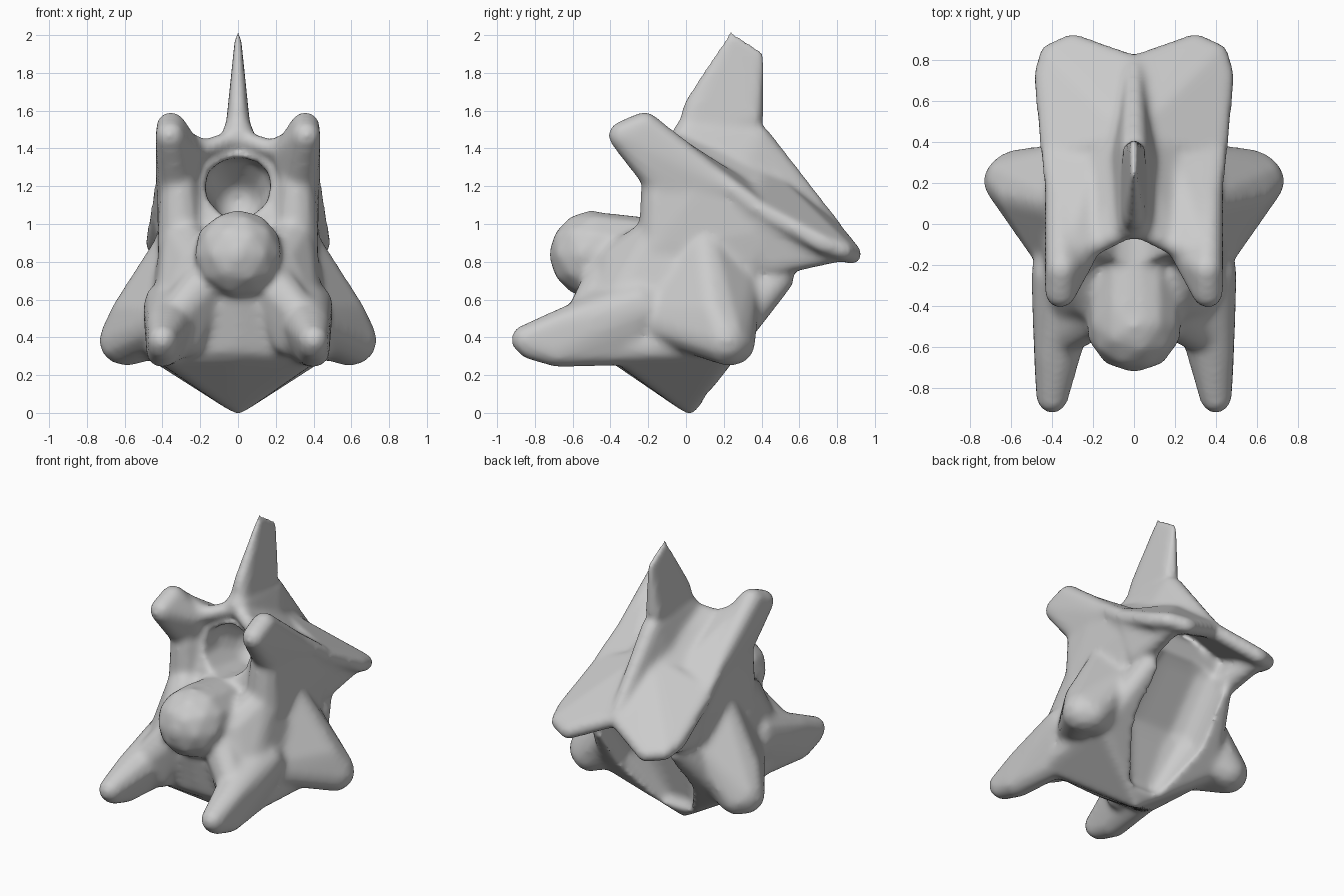
import bpy
import bmesh
from mathutils import Vector

default_cube = bpy.data.objects.get("Cube")
if default_cube:
    bpy.data.objects.remove(default_cube, do_unlink=True)

# Unit ball whose points are reused by every rounded part
template = bmesh.new()
bmesh.ops.create_icosphere(template, subdivisions=2, radius=1)
unit_ball = [vert.co.copy() for vert in template.verts]
template.free()


def add_hull(target, balls):
    """Wrap a tight skin around a group of balls given as x, y, z, radius."""
    points = [target.verts.new(Vector(ball[:3]) + unit * ball[3])
              for ball in balls for unit in unit_ball]
    bmesh.ops.convex_hull(target, input=points)
    loose = [vert for vert in target.verts if not vert.link_faces]
    bmesh.ops.delete(target, geom=loose, context='VERTS')


def mirrored(balls):
    return [(-x, y, z, radius) for x, y, z, radius in balls]


def add_central(target, balls):
    add_hull(target, balls + mirrored([ball for ball in balls if ball[0]]))


def add_pair(target, balls):
    add_hull(target, balls)
    add_hull(target, mirrored(balls))


def make_object(name, source):
    bmesh.ops.recalc_face_normals(source, faces=source.faces[:])
    mesh = bpy.data.meshes.new(name + "_mesh")
    source.to_mesh(mesh)
    source.free()
    created = bpy.data.objects.new(name, mesh)
    bpy.context.scene.collection.objects.link(created)
    return created


bone = bmesh.new()

# Rounded front joint
add_central(bone, [(0, -.49, .84, .24), (0, -.1, .8, .23)])

# Body, tapering down to the keel point
add_central(bone, [(0, .02, .02, .03), (.36, -.32, .35, .1), (.42, .2, .37, .1),
                   (.29, .5, .72, .08), (0, -.35, .38, .12), (0, -.42, .65, .12),
                   (.2, -.2, .75, .15)])

# Solid arch core, hollowed later by the canal
add_central(bone, [(.3, -.02, 1.3, .08), (.32, .4, 1, .08),
                   (.28, -.1, .9, .12), (.27, .42, .72, .08)])

# Front lower processes, taller than wide
add_pair(bone, [(.4, -.85, .39, .08), (.4, -.82, .36, .08), (.4, -.68, .33, .09),
                (.4, -.64, .47, .09), (.33, -.25, .55, .18), (.36, -.3, .34, .09)])

# Webs joining the front joint and arch walls to the front processes
add_pair(bone, [(.17, -.42, .7, .13), (.39, -.58, .45, .09),
                (.28, -.45, .4, .11), (.2, -.2, .7, .15)])
add_pair(bone, [(.29, -.15, .93, .12), (.2, -.35, .78, .13),
                (.35, -.42, .48, .1), (.38, 0, .55, .1)])

# Side processes
add_pair(bone, [(.605, .21, .385, .135), (.58, .15, .52, .1), (.57, .25, .37, .12),
                (.35, .1, .88, .1), (.35, -.18, .5, .12), (.4, .2, .4, .1),
                (.3, .3, .7, .1)])

# Arch walls
add_pair(bone, [(.3, -.13, .87, .13), (.31, -.14, 1.2, .1), (.35, .4, .97, .08),
                (.3, .3, .7, .1), (.35, .1, 1.2, .08)])

# Upper front horns
add_pair(bone, [(.36, -.335, 1.47, .08), (.355, -.22, 1.52, .08), (.25, -.15, 1.38, .07),
                (.32, -.1, 1.2, .1), (.37, .2, 1.2, .07)])

# Front roof panels, dipping to a trough on each side of the middle
add_pair(bone, [(0, -.01, 1.46, .05), (.18, -.1, 1.4, .05),
                (.2, .3, 1.19, .05), (0, .42, 1.28, .06)])
add_pair(bone, [(.18, -.1, 1.4, .05), (.34, -.15, 1.47, .06),
                (.41, .35, 1.11, .05), (.2, .3, 1.19, .05)])

# Rear roof panels, ending in two lobes
add_pair(bone, [(.41, .35, 1.1, .05), (.44, .72, .9, .055), (.41, .83, .86, .055),
                (.3, .88, .84, .055), (0, .42, 1.25, .06), (0, .775, .97, .055)])

# Struts below the rear lobes
add_pair(bone, [(.35, .78, .85, .06), (.33, .45, .8, .08),
                (.4, .4, 1.05, .05), (.34, .57, .81, .06)])

# Tall blade and the ridge running back from it
add_central(bone, [(0, .03, 1.63, .045), (0, .02, 1.5, .07), (0, .35, 1.55, .06),
                   (0, .24, 2.01, .015), (0, .395, 1.9, .02)])
add_central(bone, [(0, .01, 1.47, .09), (0, .38, 1.46, .07),
                   (0, .77, 1, .045), (0, .3, 1.3, .12)])

vertebra = make_object("vertebra", bone)

# Cutter for the deep hollow at the back, wider towards the top
hollow = bmesh.new()
add_central(hollow, [(.06, .14, .15, .08), (.12, .31, .45, .17), (.12, .55, .76, .16)])
hollow_cutter = make_object("rear_hollow_cutter", hollow)

# Cutter for the canal entering the front of the arch
canal = bmesh.new()
add_central(canal, [(.03, -.45, 1.21, .15), (.03, 0, 1.2, .15), (0, .13, 1.13, .13)])
canal_cutter = make_object("canal_cutter", canal)


def add_remesh(name):
    remesh = vertebra.modifiers.new(name, 'REMESH')
    remesh.mode = 'VOXEL'
    remesh.voxel_size = .017


# Fuse the parts, cut the hollows and soften the joins
add_remesh("fuse_parts")
for cutter in (hollow_cutter, canal_cutter):
    cutter.hide_render = True
    cut = vertebra.modifiers.new(cutter.name, 'BOOLEAN')
    cut.operation = 'DIFFERENCE'
    cut.solver = 'EXACT'
    cut.object = cutter
add_remesh("even_surface")
soften = vertebra.modifiers.new("soften", 'SMOOTH')
soften.factor = .5
soften.iterations = 12

bpy.context.view_layer.update()
graph = bpy.context.evaluated_depsgraph_get()
finished = bpy.data.meshes.new_from_object(vertebra.evaluated_get(graph))
vertebra.modifiers.clear()
vertebra.data = finished
for cutter in (hollow_cutter, canal_cutter):
    bpy.data.objects.remove(cutter, do_unlink=True)

# Stand the keel point on the ground
lowest = min(vert.co.z for vert in finished.vertices)
for vert in finished.vertices:
    vert.co.z -= lowest

# Plain grey bone colour with smooth shading
grey = bpy.data.materials.new("bone_grey")
grey.use_nodes = True
colour = (.6, .6, .6, 1)
grey.diffuse_color = colour
for node in grey.node_tree.nodes:
    if node.type == 'BSDF_PRINCIPLED':
        node.inputs["Base Color"].default_value = colour
finished.materials.clear()
finished.materials.append(grey)
for face in finished.polygons:
    face.use_smooth = True
    face.material_index = 0
finished.update()
